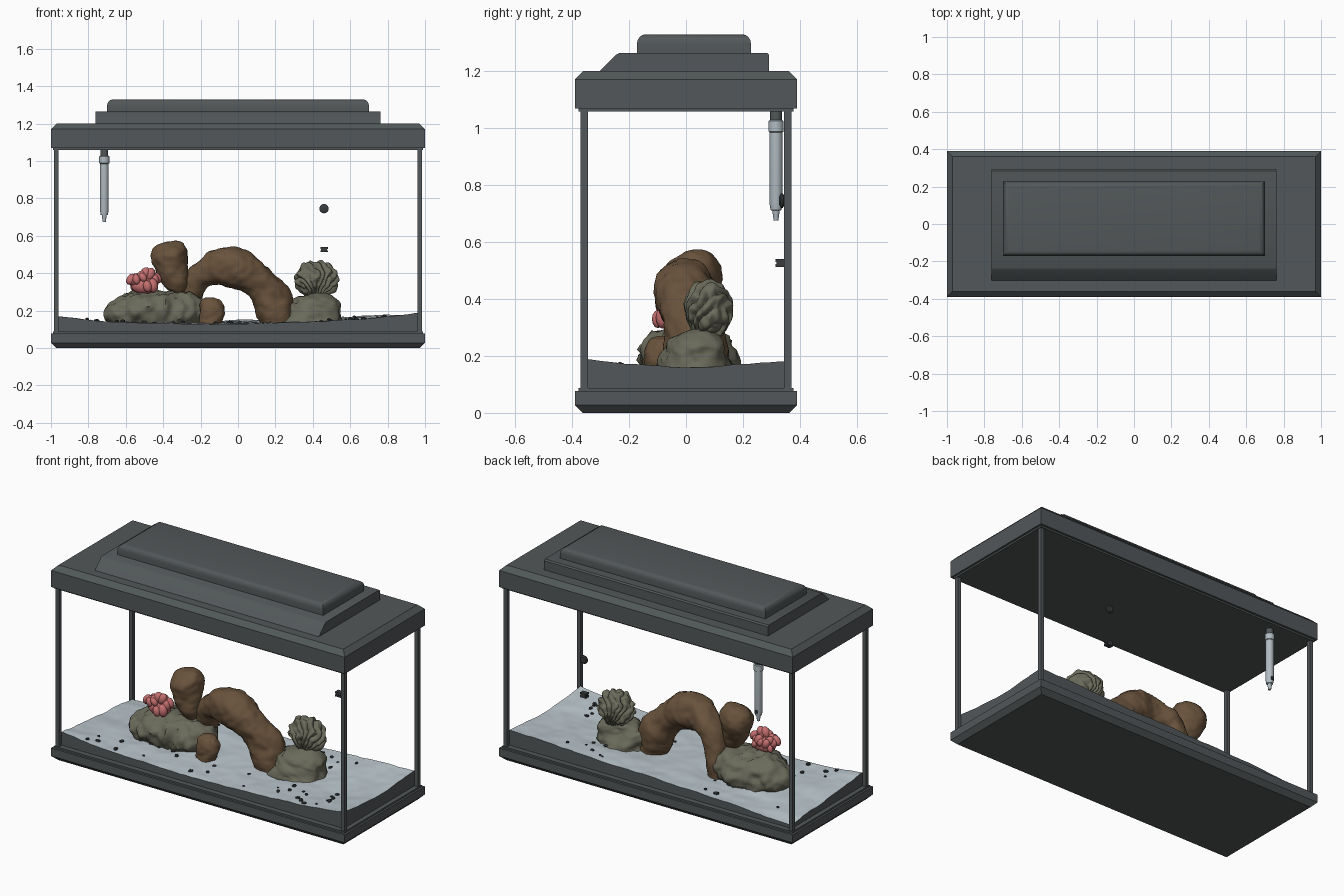
import bpy, bmesh, math, random
from mathutils import Vector, Matrix, noise

if "Cube" in bpy.data.objects:
    bpy.data.objects.remove(bpy.data.objects["Cube"], do_unlink=True)
rng = random.Random(4)


def material(name, rgb):
    m = bpy.data.materials.new(name)
    m.use_nodes = True
    m.diffuse_color = (*rgb, 1)
    m.node_tree.nodes["Principled BSDF"].inputs["Base Color"].default_value = (*rgb, 1)
    return m


FRAME = material("charcoal plastic", (0.085, 0.096, 0.1))
SAND = material("pale sand", (0.5, 0.57, 0.61))
STEEL = material("light grey tube", (0.44, 0.5, 0.54))
STONE = material("olive stone", (0.145, 0.145, 0.105))
WOOD = material("brown driftwood", (0.14, 0.085, 0.045))
PINK = material("pink coral", (0.56, 0.16, 0.16))
DARK = material("dark fitting", (0.04, 0.044, 0.047))


def finish(bm, name, *mats, angle=30):
    bmesh.ops.recalc_face_normals(bm, faces=bm.faces[:])
    me = bpy.data.meshes.new(name)
    bm.to_mesh(me)
    bm.free()
    for m in mats:
        me.materials.append(m)
    me.shade_smooth()
    me.set_sharp_from_angle(angle=math.radians(angle))
    ob = bpy.data.objects.new(name, me)
    bpy.context.collection.objects.link(ob)
    return ob


def box(name, lo, hi, mat, rim=None, width=0.03, segs=1):
    """Box whose top or bottom rim may be bevelled."""
    bm = bmesh.new()
    lo, hi = Vector(lo), Vector(hi)
    bmesh.ops.create_cube(bm, size=1, matrix=Matrix.Translation((lo + hi) / 2) @ Matrix.Diagonal((*(hi - lo), 1)))
    if rim:
        z = hi.z if rim == "top" else lo.z
        edges = [e for e in bm.edges if all(abs(v.co.z - z) < 1e-4 for v in e.verts)]
        bmesh.ops.bevel(bm, geom=edges, offset=width, segments=segs, profile=0.5, affect='EDGES')
    return finish(bm, name, mat)


def slab(name, x, y, z0, z1, mat, **kw):
    return box(name, (-x, -y, z0), (x, y, z1), mat, **kw)


def turned(name, profile, at, mat, axis='Z', sides=20):
    """Solid of revolution from (radius, height) pairs."""
    bm = bmesh.new()
    rings = [[bm.verts.new((r * math.cos(a), r * math.sin(a), h))
              for a in (2 * math.pi * i / sides for i in range(sides))] for r, h in profile]
    for a, b in zip(rings, rings[1:]):
        for i in range(sides):
            j = (i + 1) % sides
            bm.faces.new((a[i], a[j], b[j], b[i]))
    bm.faces.new(rings[0])
    bm.faces.new(rings[-1])
    turn = Matrix.Rotation(math.pi / 2, 4, 'X') if axis == 'Y' else Matrix()
    bm.transform(Matrix.Translation(at) @ turn)
    return finish(bm, name, mat)


def spline(pts, steps):
    """Catmull-Rom samples through tuples of any length."""
    p = [Vector(q) for q in (pts[0], *pts, pts[-1])]
    for a, b, c, d in zip(p, p[1:], p[2:], p[3:]):
        for s in range(steps):
            t = s / steps
            yield (2 * b + (c - a) * t + (2 * a - 5 * b + 4 * c - d) * t ** 2 + (3 * b - a - 3 * c + d) * t ** 3) / 2
    yield p[-1]


def lump(name, pts, mat, rough=0.2, freq=9, cells=0.0, sides=48, steps=10):
    """Rough stone lofted along (x, y, z, half width, half depth) stations."""
    bm = bmesh.new()
    st = list(spline(pts, steps))
    rings = []
    for k, s in enumerate(st):
        c = Vector(s[:3])
        tan = Vector(st[min(k + 1, len(st) - 1)][:3]) - Vector(st[max(k - 1, 0)][:3])
        side = tan.cross(Vector((0, 1, 0))).normalized()
        ring = []
        for i in range(sides):
            a = 2 * math.pi * i / sides
            off = side * math.cos(a) * s[3] + Vector((0, 1, 0)) * math.sin(a) * s[4]
            q = c + off
            f = 1 + rough * noise.fractal(q * freq, 0.9, 2.0, 4)
            f += cells * (0.4 - noise.voronoi(q * freq * 2.2)[0][0])
            ring.append(bm.verts.new(c + off * f))
        rings.append(ring)
    for a, b in zip(rings, rings[1:]):
        for i in range(sides):
            j = (i + 1) % sides
            bm.faces.new((a[i], a[j], b[j], b[i]))
    bm.faces.new(rings[0])
    bm.faces.new(rings[-1])
    return finish(bm, name, mat, angle=60)


# Tank frame: base, rims, corner posts
slab("base_tray", 1, 0.39, 0, 0.077, FRAME, rim="bottom", width=0.028)
slab("base_rim", 0.988, 0.377, 0.077, 0.087, FRAME)
for sx, xn in ((-1, "right"), (1, "left")):
    for sy, yn in ((-1, "front"), (1, "back")):
        xs, ys = sorted((sx * 0.96, sx * 0.984)), sorted((sy * 0.344, sy * 0.37))
        box(f"{yn}_{xn}_post", (xs[0], ys[0], 0.085), (xs[1], ys[1], 1.065), FRAME)

# Lid with stepped hood
slab("lid_rim", 0.988, 0.377, 1.058, 1.07, FRAME)
slab("lid", 1, 0.39, 1.068, 1.2, FRAME, rim="top", width=0.03)
bm = bmesh.new()
hood = [(-0.305, 1.198), (-0.245, 1.257), (-0.232, 1.264), (0.284, 1.264), (0.292, 1.256), (0.292, 1.198)]
end = bm.faces.new([bm.verts.new((-0.763, y, z)) for y, z in hood])
ext = bmesh.ops.extrude_face_region(bm, geom=[end])["geom"]
bmesh.ops.translate(bm, vec=(1.526, 0, 0), verts=[v for v in ext if isinstance(v, bmesh.types.BMVert)])
bm.faces.new([v for v in end.verts]) if not end.is_valid else None
finish(bm, "hood_lower_step", FRAME)
box("hood_upper_step", (-0.7, -0.172, 1.262), (0.7, 0.228, 1.329), FRAME, rim="top", width=0.032, segs=4)


# Sand bed with dark skirt
def sand_z(x, y):
    u, t = x / 0.96, (y + 0.344) / 0.688
    front = 0.128 + 0.0115 * u + 0.0485 * u * u
    back = 0.148 + 0.037 * u
    wave = 0.009 * noise.noise((x * 5, y * 7, 1)) + 0.004 * noise.noise((x * 16, y * 18, 5))
    return front * (1 - t) + back * t - 0.1 * t * (1 - t) * max(u, 0) + wave


bm = bmesh.new()
bmesh.ops.create_grid(bm, x_segments=96, y_segments=36, size=1)
for v in bm.verts:
    x, y = v.co.x * 0.96, v.co.y * 0.344
    v.co = (x, y, sand_z(x, y))
skirt = bmesh.ops.extrude_edge_only(bm, edges=[e for e in bm.edges if e.is_boundary])["geom"]
for g in skirt:
    if isinstance(g, bmesh.types.BMVert):
        g.co.z = 0.08
    elif isinstance(g, bmesh.types.BMFace):
        g.material_index = 1
finish(bm, "sand_bed", SAND, FRAME, angle=50)

# Stones and driftwood
lump("left_boulder", [(-0.715, 0, 0.16, 0.015, 0.03), (-0.67, 0, 0.175, 0.07, 0.1), (-0.56, 0, 0.185, 0.115, 0.15),
                      (-0.4, 0.01, 0.185, 0.13, 0.165), (-0.27, 0.01, 0.19, 0.11, 0.13),
                      (-0.2, 0, 0.175, 0.07, 0.08), (-0.175, 0, 0.16, 0.015, 0.02)], STONE, 0.16, 10, 0.22)
lump("right_boulder", [(0.4, 0.03, 0.1, 0.2, 0.145), (0.4, 0.03, 0.15, 0.185, 0.135), (0.42, 0.03, 0.21, 0.14, 0.11),
                       (0.43, 0.04, 0.265, 0.1, 0.085), (0.43, 0.05, 0.295, 0.03, 0.03)], STONE, 0.2, 9, 0.1)
lump("driftwood_arch", [(-0.27, 0.08, 0.11, 0.05, 0.06), (-0.26, 0.07, 0.25, 0.065, 0.07),
                        (-0.215, 0.05, 0.375, 0.07, 0.08), (-0.12, 0.01, 0.43, 0.09, 0.095),
                        (-0.02, -0.01, 0.435, 0.108, 0.1), (0.05, -0.01, 0.4, 0.1, 0.095),
                        (0.12, 0, 0.335, 0.09, 0.09), (0.19, 0.01, 0.25, 0.1, 0.09),
                        (0.21, 0.01, 0.17, 0.1, 0.09), (0.21, 0.01, 0.11, 0.09, 0.08)], WOOD, 0.2, 7)
lump("driftwood_stump", [(-0.14, -0.09, 0.1, 0.06, 0.05), (-0.14, -0.09, 0.18, 0.06, 0.05),
                         (-0.145, -0.085, 0.25, 0.055, 0.045), (-0.145, -0.08, 0.27, 0.02, 0.02)], WOOD, 0.25, 12)
lump("leaning_wood", [(-0.31, 0.01, 0.29, 0.02, 0.03), (-0.325, 0.01, 0.34, 0.06, 0.06),
                      (-0.35, 0.02, 0.42, 0.092, 0.085), (-0.375, 0.03, 0.5, 0.098, 0.095),
                      (-0.395, 0.04, 0.548, 0.07, 0.06), (-0.4, 0.04, 0.563, 0.02, 0.02)], WOOD, 0.18, 8)

# Ribbed coral head
bm = bmesh.new()
bmesh.ops.create_icosphere(bm, subdivisions=6, radius=1)
for v in bm.verts:
    p = v.co.copy()
    fan = math.atan2(p.x, p.z + 1.3) * 15 + p.y * 4 + 2.5 * noise.noise(p * 1.6)
    f = 0.9 + 0.14 * abs(math.sin(fan)) + 0.12 * noise.noise(p * 3)
    v.co = (0.42 + p.x * 0.115 * f, 0.08 + p.y * 0.082 * f, 0.365 + p.z * 0.1 * f)
finish(bm, "ribbed_coral", STONE, angle=60)

# Pink coral made of crowded knobs
bm = bmesh.new()
for i in range(26):
    a, r = i * 2.4, 0.075 * math.sqrt((i + 0.5) / 26)
    size = rng.uniform(0.016, 0.028)
    at = (-0.5 + r * math.cos(a), -0.05 + 0.7 * r * math.sin(a), 0.395 - 7 * r * r + rng.uniform(-0.045, 0.018))
    tilt = Matrix.Rotation(rng.uniform(-0.7, 0.7), 4, 'Y') @ Matrix.Diagonal((1, 0.9, 1.4, 1))
    bmesh.ops.create_icosphere(bm, subdivisions=2, radius=size, matrix=Matrix.Translation(at) @ tilt)
bmesh.ops.create_icosphere(bm, subdivisions=3, radius=0.06,
                           matrix=Matrix.Translation((-0.5, -0.05, 0.335)) @ Matrix.Diagonal((1.2, 0.8, 0.8, 1)))
finish(bm, "pink_coral", PINK, angle=60)

# Heater hanging at the back
hx, hy = -0.715, 0.316
turned("heater_tube", [(0.008, 0.675), (0.011, 0.695), (0.013, 0.71), (0.019, 0.712), (0.023, 0.735), (0.023, 0.985),
                       (0.027, 0.988), (0.027, 1.024), (0.022, 1.028)], (hx, hy, 0), STEEL)
turned("heater_cap", [(0.021, 1.026), (0.021, 1.062)], (hx, hy, 0), FRAME)
box("heater_clip", (hx - 0.008, 0.33, 0.73), (hx + 0.008, 0.344, 0.748), DARK)

# Water outlet and inlet on the back wall
turned("outlet_disc", [(0.018, 0), (0.025, 0.005), (0.025, 0.012), (0.014, 0.018)], (0.46, 0.345, 0.745), DARK, 'Y')
box("inlet_block", (0.44, 0.314, 0.512), (0.482, 0.345, 0.522), DARK)
box("inlet_neck", (0.445, 0.318, 0.522), (0.477, 0.345, 0.53), DARK)
box("inlet_cover", (0.44, 0.314, 0.53), (0.482, 0.345, 0.54), DARK)

# Loose pebbles on the sand
bm = bmesh.new()
for i in range(48):
    x, y = rng.uniform(-0.85, 0.8), rng.uniform(-0.32, -0.1) if i % 4 else rng.uniform(0.15, 0.3)
    size = rng.uniform(0.006, 0.014)
    shape = Matrix.Rotation(rng.uniform(0, 3), 4, 'Z') @ Matrix.Diagonal((1.3, 1, 0.8, 1))
    bmesh.ops.create_icosphere(bm, subdivisions=1, radius=size,
                               matrix=Matrix.Translation((x, y, sand_z(x, y) + size * 0.3)) @ shape)
finish(bm, "pebbles", DARK)
